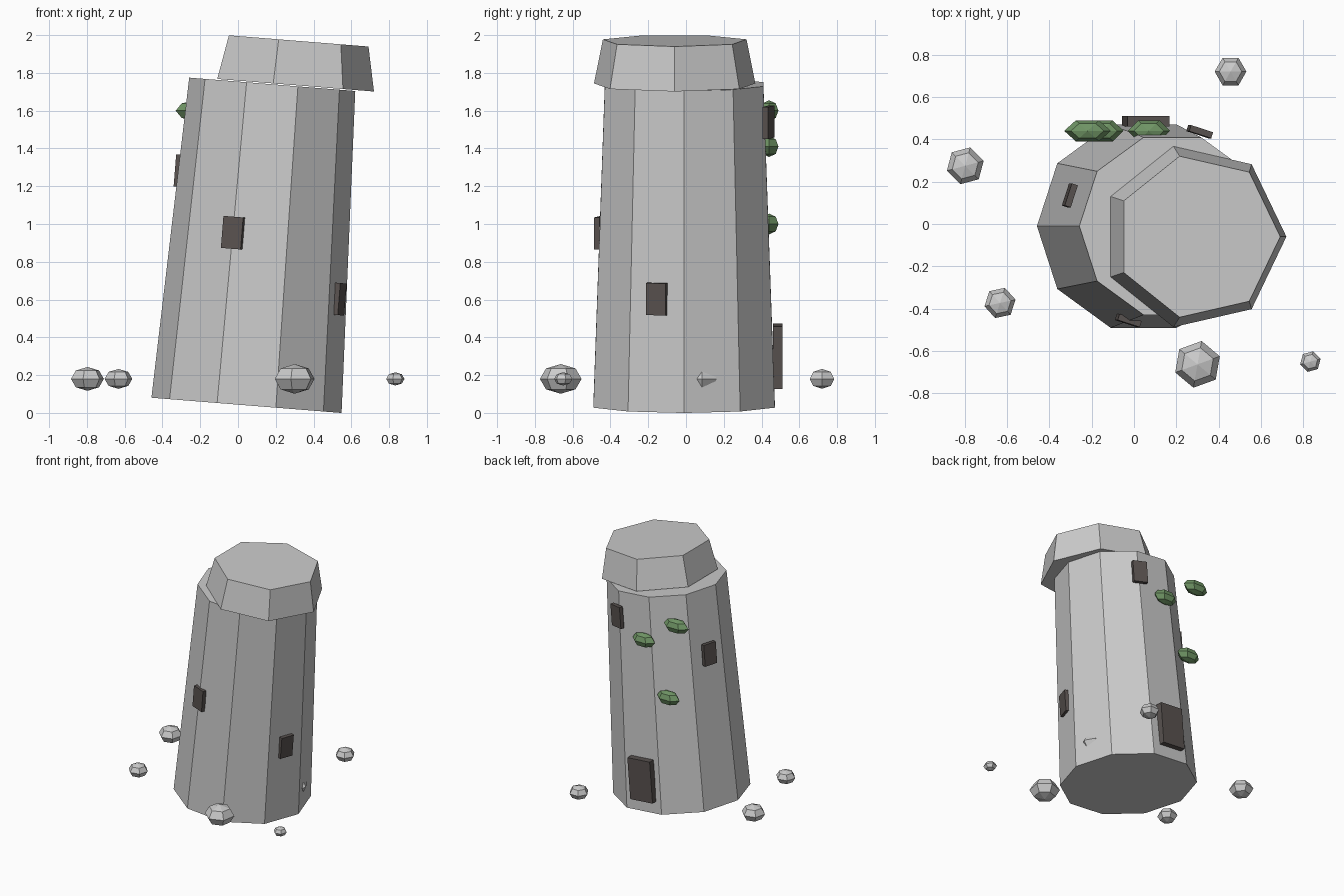
import bpy, bmesh
from math import radians, cos, sin, tau
from mathutils import Matrix, Vector

if "Cube" in bpy.data.objects:
    bpy.data.objects.remove(bpy.data.objects["Cube"])


def material(name, rgb):
    m = bpy.data.materials.new(name)
    m.diffuse_color = (*rgb, 1)
    m.use_nodes = True
    m.node_tree.nodes["Principled BSDF"].inputs["Base Color"].default_value = m.diffuse_color
    return m


dark_wood = material("dark_wood", (0.10, 0.085, 0.08))
moss_green = material("moss_green", (0.16, 0.30, 0.13))


def add(name, bm, matrix, mat=None):
    bmesh.ops.recalc_face_normals(bm, faces=bm.faces)
    me = bpy.data.meshes.new(name)
    bm.to_mesh(me)
    bm.free()
    ob = bpy.data.objects.new(name, me)
    ob.matrix_world = matrix
    if mat:
        me.materials.append(mat)
    bpy.context.collection.objects.link(ob)
    return ob


def frustum(name, sides, r1, r2, height, matrix):
    # tapered prism with one corner on +x
    bm = bmesh.new()
    rings = [[bm.verts.new((r * cos(tau * i / sides), r * sin(tau * i / sides), z))
              for i in range(sides)] for r, z in ((r1, 0), (r2, height))]
    bm.faces.new(rings[0])
    bm.faces.new(rings[1])
    for i in range(sides):
        j = (i + 1) % sides
        bm.faces.new((rings[0][i], rings[0][j], rings[1][j], rings[1][i]))
    return add(name, bm, matrix)


def panel(name, angle, radius, z, size, shift=0):
    # box facing outwards from the leaning tower wall
    bm = bmesh.new()
    bmesh.ops.create_cube(bm, size=1)
    bmesh.ops.scale(bm, vec=Vector(size), verts=bm.verts)
    m = lean @ Matrix.Rotation(radians(angle), 4, 'Z') @ Matrix.Translation((radius, shift, z))
    return add(name, bm, m, dark_wood)


def blob(name, pos, size, turn=0, mat=None):
    # six-sided faceted lump
    bm = bmesh.new()
    rows = [[bm.verts.new((0.7071 ** abs(k) * cos(tau * i / 6) * size[0],
                           0.7071 ** abs(k) * sin(tau * i / 6) * size[1],
                           0.7071 * k * size[2])) for i in range(6)] for k in (-1, 0, 1)]
    low, high = bm.verts.new((0, 0, -size[2])), bm.verts.new((0, 0, size[2]))
    for i in range(6):
        j = (i + 1) % 6
        for a, b in zip(rows, rows[1:]):
            bm.faces.new((a[i], a[j], b[j], b[i]))
        bm.faces.new((low, rows[0][j], rows[0][i]))
        bm.faces.new((high, rows[2][i], rows[2][j]))
    return add(name, bm, Matrix.Translation(pos) @ Matrix.Rotation(radians(turn), 4, 'Z'), mat)


# leaning tower and its off-centre broken cap
lean = Matrix.Translation((0.045, -0.01, 0.04)) @ Matrix.Rotation(0.08, 4, 'Y')
frustum("tower", 10, 0.505, 0.441, 1.705, lean)
frustum("tower_cap", 7, 0.438, 0.39, 0.235, lean @ Matrix.Translation((0.102, -0.05, 1.71)))

# windows spiralling up the wall, and the back door
for n in range(4):
    panel(f"window_{n + 1}", -18 - 90 * n, 0.469, 0.6 + 0.305 * n, (0.03, 0.11, 0.17))
panel("door", 90, 0.495, 0.26, (0.05, 0.2, 0.33), 0.01)

# moss clumps on the back
for n, (x, z, w) in enumerate([(-0.22, 1.6, 0.11), (0.07, 1.41, 0.1), (-0.15, 1.0, 0.1)]):
    blob(f"moss_{n + 1}", (x, 0.44, z), (w, 0.057, 0.055), 0, moss_green)

# fallen stones around the base
stones = [(-0.797, 0.275, 0.09, 15), (-0.633, -0.373, 0.075, 12), (0.30, -0.663, 0.112, 20),
          (0.833, -0.65, 0.05, 15), (0.456, 0.72, 0.075, 0), (0.46, 0.085, 0.09, 0)]
for n, (x, y, r, turn) in enumerate(stones):
    blob(f"stone_{n + 1}", (x, y, 0.18), (r, r, 0.7 * r), turn)
